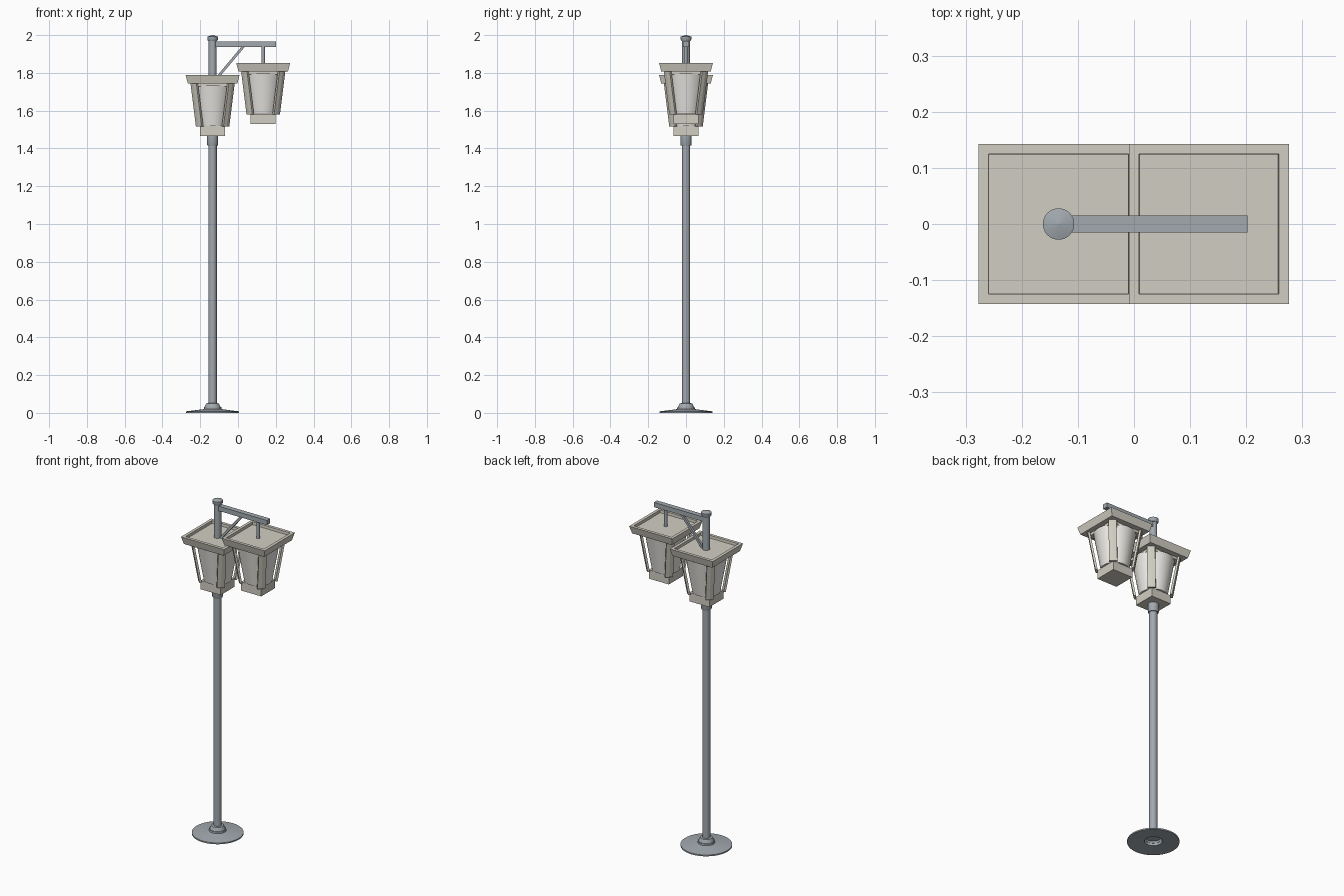
import bpy, bmesh, math
from mathutils import Vector, Matrix

if "Cube" in bpy.data.objects:
    bpy.data.objects.remove(bpy.data.objects["Cube"])


def material(name, col):
    m = bpy.data.materials.new(name)
    m.diffuse_color = (*col, 1)
    m.use_nodes = True
    m.node_tree.nodes["Principled BSDF"].inputs["Base Color"].default_value = m.diffuse_color
    return m


STEEL = material("steel", (0.36, 0.40, 0.43))
FRAME = material("frame_beige", (0.64, 0.62, 0.54))
SHADE = material("shade_white", (0.84, 0.83, 0.79))


def make(name, bm, mat, smooth=False):
    bmesh.ops.recalc_face_normals(bm, faces=bm.faces)
    me = bpy.data.meshes.new(name)
    bm.to_mesh(me)
    bm.free()
    me.materials.append(mat)
    ob = bpy.data.objects.new(name, me)
    bpy.context.collection.objects.link(ob)
    if smooth:
        bpy.ops.object.select_all(action='DESELECT')
        ob.select_set(True)
        bpy.context.view_layer.objects.active = ob
        bpy.ops.object.shade_smooth_by_angle(angle=math.radians(35))
    return ob


def loft(bm, rings):
    """Skin a list of closed rings and cap both ends."""
    vs = [[bm.verts.new(p) for p in r] for r in rings]
    n = len(vs[0])
    for a, b in zip(vs, vs[1:]):
        for i in range(n):
            bm.faces.new((a[i], a[(i + 1) % n], b[(i + 1) % n], b[i]))
    bm.faces.new(vs[0])
    bm.faces.new(vs[-1])


def turned(name, x, profile, mat, sides=32):
    """Round part from (radius, z) pairs."""
    bm = bmesh.new()
    loft(bm, [[(x + r * math.cos(2 * math.pi * i / sides),
                r * math.sin(2 * math.pi * i / sides), z) for i in range(sides)]
              for r, z in profile])
    return make(name, bm, mat, True)


def squared(name, x, profile, mat):
    """Square part from (half width, z) pairs."""
    bm = bmesh.new()
    loft(bm, [[(x + sx * h, sy * h, z) for sx, sy in ((-1, -1), (1, -1), (1, 1), (-1, 1))]
              for h, z in profile])
    return make(name, bm, mat)


def bar(name, a, b, wide, thick, mat):
    """Rectangular bar between two points in the xz plane."""
    a, b = Vector(a), Vector(b)
    d = (b - a).normalized()
    u = Vector((0, 1, 0))
    v = d.cross(u)
    bm = bmesh.new()
    loft(bm, [[p + u * sx * wide / 2 + v * sy * thick / 2
               for sx, sy in ((-1, -1), (1, -1), (1, 1), (-1, 1))] for p in (a, b)])
    return make(name, bm, mat)


def lantern(label, x, z):
    # base block and flared roof tray with a sunken top
    squared(label + "_base_block", x, [(0.066, z), (0.066, z + 0.052)], FRAME)
    squared(label + "_roof_tray", x, [(0.10, z + 0.262), (0.10, z + 0.278), (0.131, z + 0.278),
                                      (0.1425, z + 0.322), (0.1245, z + 0.322),
                                      (0.1235, z + 0.306)], FRAME)
    # round tapered shade
    turned(label + "_shade", x, [(0.076, z + 0.054), (0.114, z + 0.268)], SHADE, 40)
    # four leaning posts set diagonally across the corners
    bm = bmesh.new()
    w, t = 0.022, 0.012
    for k in range(4):
        rot = Matrix.Rotation((k + 0.5) * math.pi / 2, 3, 'Z')
        rings = []
        for r, zz in ((0.103, z + 0.049), (0.144, z + 0.28)):
            sec = ((r - t, -w), (r, -w), (r + 0.003, 0), (r, w), (r - t, w))
            rings.append([rot @ Vector((px, py, zz)) + Vector((x, 0, 0)) for px, py in sec])
        loft(bm, rings)
    make(label + "_corner_posts", bm, FRAME)


PX, LX = -0.1345, 0.1335

# foot plate with hollow neck underneath
turned("foot_plate", PX, [(0.046, 0.03), (0.048, 0.006), (0.14, 0.0), (0.14, 0.008),
                          (0.046, 0.02), (0.041, 0.034), (0.033, 0.05),
                          (0.02, 0.052)], STEEL, 40)
# lower pole, collar, upper pole with finial
turned("lower_pole", PX, [(0.022, 0.03), (0.022, 1.43)], STEEL)
turned("collar", PX, [(0.027, 1.415), (0.0295, 1.42), (0.0295, 1.468)], STEEL)
turned("upper_pole", PX, [(0.021, 1.76), (0.021, 1.975)], STEEL)
turned("pole_cap", PX, [(0.023, 1.968), (0.028, 1.976), (0.028, 1.992), (0.002, 2.0)], STEEL)

# side arm, brace and hanging rod
bar("side_arm", (PX, 0, 1.951), (0.202, 0, 1.951), 0.03, 0.028, STEEL)
bar("brace", (PX + 0.018, 0, 1.767), (0.032, 0, 1.944), 0.014, 0.014, STEEL)
turned("hanging_rod", LX, [(0.009, 1.825), (0.009, 1.945)], STEEL, 20)

lantern("pole_lantern", PX, 1.466)
lantern("hanging_lantern", LX, 1.530)
